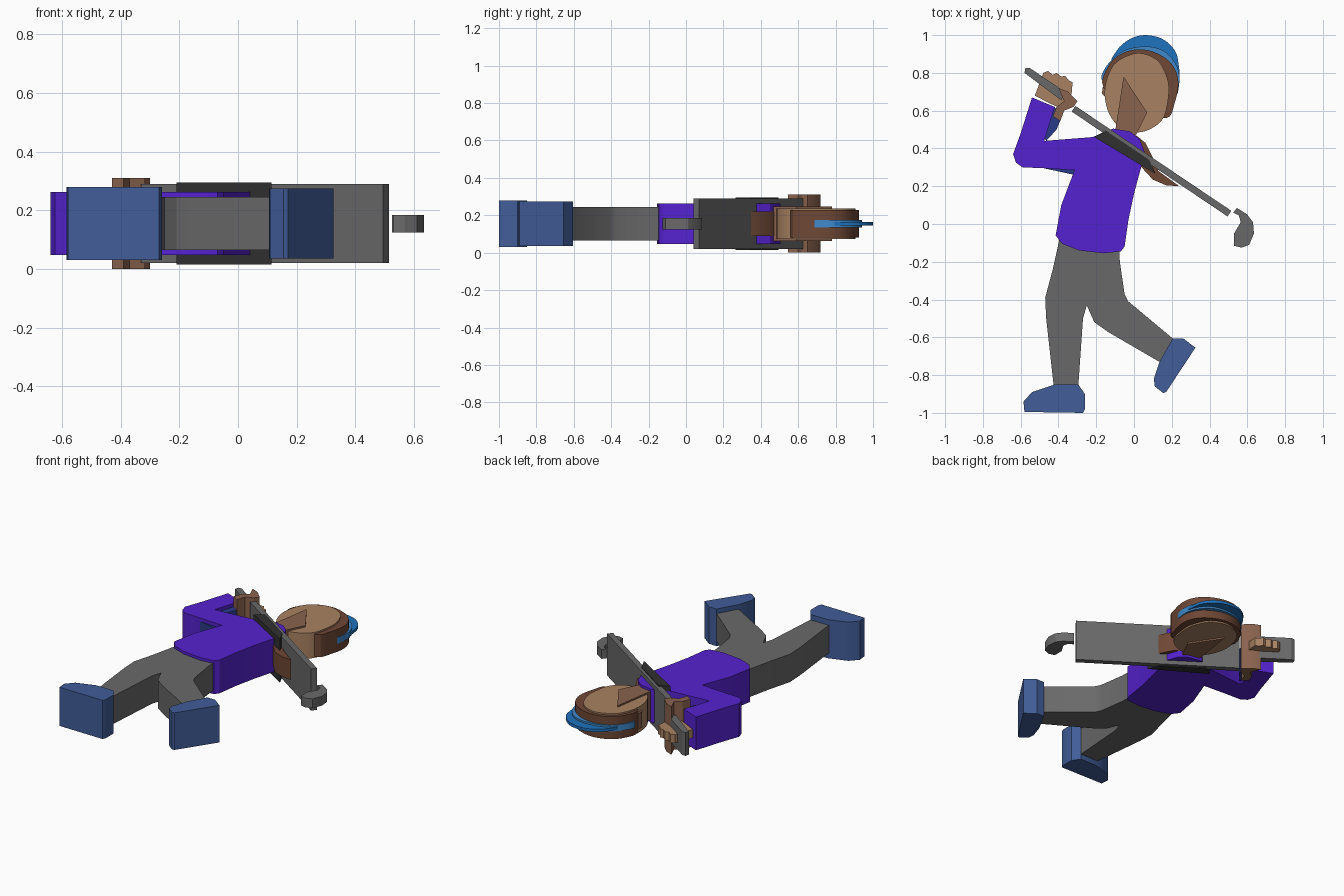
import bpy, bmesh, math
from mathutils import Vector

if "Cube" in bpy.data.objects:
    bpy.data.objects.remove(bpy.data.objects["Cube"])

MID = 0.155  # every part is a slab centred on this height


def material(name, hex_colour):
    def linear(c):
        c /= 255
        return c / 12.92 if c <= 0.04045 else ((c + 0.055) / 1.055) ** 2.4
    rgb = [linear(b) for b in bytes.fromhex(hex_colour)] + [1.0]
    m = bpy.data.materials.new(name)
    m.use_nodes = True
    m.diffuse_color = rgb
    m.node_tree.nodes["Principled BSDF"].inputs["Base Color"].default_value = rgb
    return m


purple = material("purple shirt", "5522d0")
navy = material("navy lining", "2a3b88")
skin = material("light skin", "a98262")
brown = material("brown skin", "8a634e")
hair_brown = material("hair brown", "6e4735")
grey = material("grey", "696969")
shoe_blue = material("shoe blue", "415d98")
cap_blue = material("cap blue", "1f72bd")
cap_light = material("cap light blue", "4089cb")
black = material("charcoal", "303030")


def rounded(points, steps=4):
    """Closed smooth curve through the points."""
    p = [Vector(q) for q in points]
    n, out = len(p), []
    for i in range(n):
        a, b, c, d = p[i - 1], p[i], p[(i + 1) % n], p[(i + 2) % n]
        for s in range(steps):
            t = s / steps
            out.append(b + (c - a) * t / 2
                       + (2 * a - 5 * b + 4 * c - d) * t * t / 2
                       + (3 * b - a - 3 * c + d) * t ** 3 / 2)
    return out


def slab(name, points, thickness, mat, smooth=False):
    """Extrude a flat outline into a slab about the middle height."""
    outline = rounded(points) if smooth else points
    bm = bmesh.new()
    face = bm.faces.new([bm.verts.new((x, y, MID - thickness / 2)) for x, y in outline])
    top = bmesh.ops.extrude_face_region(bm, geom=[face])
    moved = [v for v in top["geom"] if isinstance(v, bmesh.types.BMVert)]
    bmesh.ops.translate(bm, vec=(0, 0, thickness), verts=moved)
    bmesh.ops.recalc_face_normals(bm, faces=bm.faces)
    mesh = bpy.data.meshes.new(name)
    bm.to_mesh(mesh)
    bm.free()
    obj = bpy.data.objects.new(name, mesh)
    bpy.context.collection.objects.link(obj)
    mesh.materials.append(mat)
    bpy.ops.object.select_all(action="DESELECT")
    obj.select_set(True)
    bpy.context.view_layer.objects.active = obj
    bpy.ops.object.shade_smooth_by_angle(angle=math.radians(30))
    return obj


def bar(name, start, end, width, thickness, mat):
    """Straight bar between two points."""
    a, b = Vector(start), Vector(end)
    side = (b - a).normalized().orthogonal() * width / 2
    return slab(name, [a + side, b + side, b - side, a - side], thickness, mat)


# Trousers and shoes
slab("trousers", [(-.39, -.06), (-.43, -.24), (-.47, -.39), (-.465, -.5), (-.425, -.86),
                  (-.295, -.86), (-.27, -.5), (-.25, -.43), (-.21, -.52), (-.14, -.57),
                  (.135, -.73), (.21, -.61), (-.03, -.41), (-.05, -.37), (-.075, -.2),
                  (-.08, -.08)], .18, grey)
slab("right_shoe", [(-.58, -.995), (-.585, -.94), (-.54, -.89), (-.42, -.85), (-.295, -.85),
                    (-.26, -.9), (-.26, -.98), (-.27, -1)], .25, shoe_blue)
slab("left_shoe", [(.205, -.605), (.26, -.605), (.325, -.655), (.17, -.89), (.155, -.895),
                   (.11, -.86), (.105, -.82), (.135, -.73)], .24, shoe_blue)

# Shirt with the raised sleeve, and its lining
slab("shirt", [(-.54, .67), (-.42, .62), (-.475, .44), (-.22, .46), (-.11, .505),
               (-.02, .49), (.03, .45), (.06, .37), (.035, .29), (0, .16), (-.03, .02),
               (-.05, -.12), (-.07, -.145), (-.16, -.155), (-.29, -.14), (-.38, -.105),
               (-.415, -.06), (-.385, .1), (-.315, .285), (-.47, .295), (-.59, .3),
               (-.625, .325), (-.64, .37), (-.6, .48)], .215, purple)
slab("sleeve_lining", [(-.42, .62), (-.385, .56), (-.41, .5), (-.465, .44), (-.5, .5)],
     .17, navy)
slab("underarm_lining", [(-.5, .3), (-.315, .26), (-.29, .3)], .17, navy)

# Lowered arm, shoulder strip and neck
slab("left_arm", [(.01, .47), (.06, .43), (.1, .35), (.13, .28), (.24, .2), (.17, .205),
                  (.1, .235), (.04, .3)], .13, hair_brown)
slab("shoulder_strip", [(-.21, .46), (-.15, .495), (.08, .34), (.115, .265)], .28, black)
slab("neck", [(-.055, .78), (.07, .59), (0, .45), (-.1, .49)], .185, brown)

# Head, hair, ears and cap
slab("face", [(-.155, .68), (-.14, .78), (-.09, .86), (.02, .905), (.12, .87), (.17, .79),
              (.185, .7), (.16, .57), (.1, .51), (.02, .485), (-.07, .51), (-.13, .58)],
     .165, skin, True)
slab("hair", [(-.16, .72), (-.14, .83), (-.07, .9), (.03, .925), (.13, .9), (.205, .84),
              (.235, .75), (.215, .64), (.17, .56), (0, .6)], .145, hair_brown, True)
slab("left_ear", [(.16, .64), (.19, .645), (.2, .62), (.18, .585), (.15, .58)], .1, brown)
slab("right_ear", [(-.14, .73), (-.165, .725), (-.17, .69), (-.15, .67), (-.13, .67)],
     .1, brown)
slab("cap_band", [(-.16, .75), (-.15, .83), (-.06, .915), (.06, .94), (.16, .915),
                  (.225, .84), (.24, .75), (.2, .66), (.02, .72)], .04, cap_light, True)
slab("cap_crown", [(-.115, .83), (-.09, .92), (-.02, .98), (.06, 1), (.15, .98),
                   (.215, .92), (.235, .85), (.225, .77), (.06, .74)], .018, cap_blue, True)

# Hands
slab("right_hand", [(-.525, .68), (-.48, .8), (-.455, .81), (-.43, .79), (-.41, .8),
                    (-.385, .78), (-.365, .785), (-.345, .76), (-.325, .75), (-.33, .69),
                    (-.38, .61), (-.45, .64)], .055, skin)
slab("left_hand", [(-.4, .72), (-.35, .7), (-.3, .65), (-.32, .62), (-.37, .6), (-.39, .545),
                   (-.43, .57), (-.41, .62), (-.37, .65)], .31, brown)

# Club: grip, shaft and head
slab("club_grip", [(-.58, .8), (-.575, .825), (-.55, .825), (-.36, .695), (-.385, .655)],
     .15, grey)
bar("club_shaft", (-.32, .61), (.505, .055), .036, .27, grey)
slab("club_head", [(.525, .06), (.545, .085), (.6, .05), (.63, .01), (.635, -.05), (.61, -.11),
                   (.57, -.125), (.53, -.115), (.53, -.05), (.565, .01), (.555, .045)],
     .06, grey)
